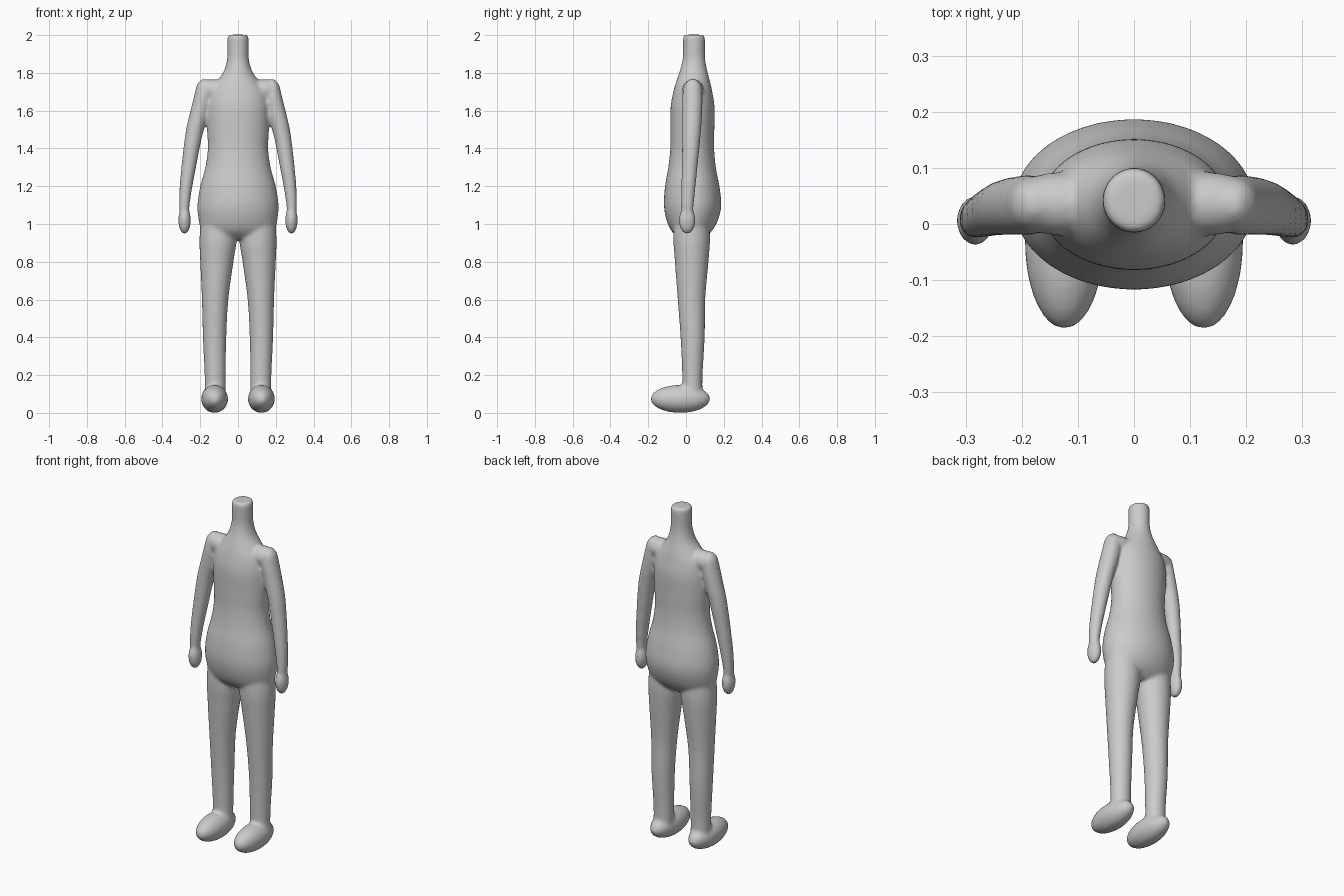
import bpy, bmesh, math
from mathutils import Vector, Matrix

cube = bpy.data.objects.get("Cube")
if cube:
    bpy.data.objects.remove(cube, do_unlink=True)

skin = bpy.data.materials.new("plain grey")
skin.use_nodes = True
grey = (0.6, 0.6, 0.6, 1)
skin.diffuse_color = grey
skin.node_tree.nodes["Principled BSDF"].inputs["Base Color"].default_value = grey

bm = bmesh.new()


def smooth_profile(keys, steps=5):
    """Catmull-Rom curve through (z, centre x, centre y, radius x, radius y)."""
    k = [Vector(p) for p in keys]
    out = []
    for i in range(len(k) - 1):
        a, b, c, d = k[max(i - 1, 0)], k[i], k[i + 1], k[min(i + 2, len(k) - 1)]
        for s in range(steps):
            t = s / steps
            out.append(0.5 * (2 * b + (c - a) * t + (2 * a - 5 * b + 4 * c - d) * t**2
                              + (3 * b - a - 3 * c + d) * t**3))
    return out + [k[-1]]


def loft(keys, side=1, sides=40):
    """Closed solid of elliptical rings stacked upwards."""
    rings = []
    for z, cx, cy, rx, ry in smooth_profile(keys):
        rings.append([bm.verts.new((side * cx + rx * math.cos(a), cy + ry * math.sin(a), z))
                      for a in (math.tau * i / sides for i in range(sides))])
    for lo, hi in zip(rings, rings[1:]):
        for i in range(sides):
            j = (i + 1) % sides
            bm.faces.new((lo[i], lo[j], hi[j], hi[i]))
    bm.faces.new(rings[0][::-1])
    bm.faces.new(rings[-1])


def ellipsoid(centre, radii):
    bmesh.ops.create_uvsphere(bm, u_segments=40, v_segments=24, radius=1,
                              matrix=Matrix.Translation(centre) @ Matrix.Diagonal((*radii, 1)))


# Torso and neck
loft([(0.92, 0, 0.03, 0.13, 0.06), (0.96, 0, 0.03, 0.19, 0.105), (1.02, 0, 0.033, 0.208, 0.136),
      (1.1, 0, 0.035, 0.215, 0.152), (1.2, 0, 0.033, 0.2, 0.144), (1.3, 0, 0.032, 0.173, 0.126),
      (1.4, 0, 0.033, 0.16, 0.116), (1.5, 0, 0.034, 0.164, 0.116), (1.62, 0, 0.035, 0.166, 0.116),
      (1.7, 0, 0.036, 0.15, 0.103), (1.76, 0, 0.038, 0.108, 0.088), (1.81, 0, 0.04, 0.075, 0.073),
      (1.87, 0, 0.042, 0.058, 0.06), (1.93, 0, 0.042, 0.056, 0.058), (1.985, 0, 0.042, 0.056, 0.058),
      (2.002, 0, 0.042, 0.05, 0.052)])

for side in (1, -1):
    # Leg
    loft([(0.08, 0.121, 0.034, 0.056, 0.053), (0.2, 0.121, 0.034, 0.056, 0.054),
          (0.4, 0.124, 0.035, 0.062, 0.064), (0.6, 0.121, 0.029, 0.07, 0.073),
          (0.8, 0.112, 0.03, 0.088, 0.089), (0.92, 0.105, 0.03, 0.099, 0.097),
          (1.05, 0.1, 0.03, 0.095, 0.09)], side)
    # Foot
    ellipsoid((side * 0.124, -0.03, 0.074), (0.071, 0.158, 0.074))
    # Shoulder and arm
    ellipsoid((side * 0.135, 0.036, 1.71), (0.09, 0.056, 0.056))
    loft([(1.06, 0.283, 0.008, 0.026, 0.03), (1.1, 0.284, 0.008, 0.028, 0.033),
          (1.2, 0.275, 0.013, 0.034, 0.038), (1.3, 0.261, 0.019, 0.039, 0.042),
          (1.4, 0.246, 0.025, 0.043, 0.046), (1.5, 0.228, 0.03, 0.047, 0.05),
          (1.6, 0.202, 0.033, 0.05, 0.053), (1.68, 0.185, 0.034, 0.047, 0.053),
          (1.74, 0.182, 0.035, 0.034, 0.042), (1.768, 0.178, 0.035, 0.012, 0.015)], side)
    # Hand
    ellipsoid((side * 0.283, 0.006, 1.02), (0.033, 0.044, 0.074))

mesh = bpy.data.meshes.new("body")
bm.to_mesh(mesh)
bm.free()
body = bpy.data.objects.new("body", mesh)
bpy.context.collection.objects.link(body)
mesh.materials.append(skin)

# Fuse the parts into one skin and soften the joins
remesh = body.modifiers.new("fuse", 'REMESH')
remesh.mode = 'VOXEL'
remesh.voxel_size = 0.009
remesh.use_smooth_shade = True
soften = body.modifiers.new("soften", 'SMOOTH')
soften.factor = 0.5
soften.iterations = 8
bpy.context.view_layer.objects.active = body
body.select_set(True)
for name in ("fuse", "soften"):
    bpy.ops.object.modifier_apply(modifier=name)
bpy.ops.object.shade_smooth()
